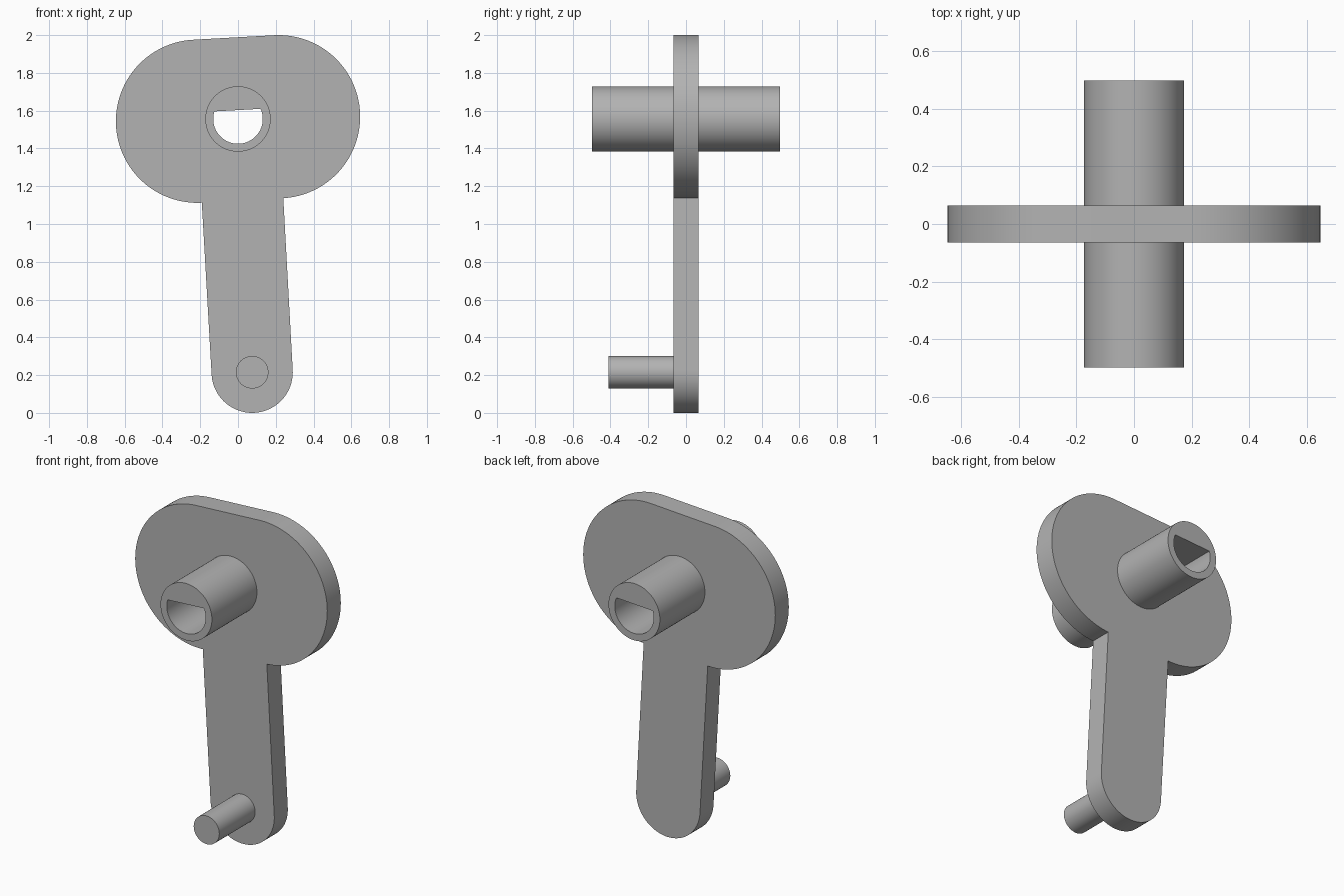
import bpy
import math

if "Cube" in bpy.data.objects:
    bpy.data.objects.remove(bpy.data.objects["Cube"])

TILT = math.radians(3.2)      # lean of the whole crank in the XZ plane
HUB = (0.0, 1.556)            # hub axis (x, z)
ARM = 1.343                   # hub axis to pin axis
PLATE_HALF = 0.065            # half thickness of the plate
HUB_HALF = 0.498              # half length of the hub

grey = bpy.data.materials.new("plain grey")
grey.diffuse_color = (0.45, 0.45, 0.45, 1.0)
grey.use_nodes = True
grey.node_tree.nodes["Principled BSDF"].inputs["Base Color"].default_value = grey.diffuse_color


def arc(cx, cy, r, a0, a1, n):
    """Points on an arc, angles in degrees, both ends included."""
    return [(cx + r * math.cos(math.radians(a0 + (a1 - a0) * i / n)),
             cy + r * math.sin(math.radians(a0 + (a1 - a0) * i / n)))
            for i in range(n + 1)]


def circle(r, cy=0.0, n=96):
    return arc(0, cy, r, 0, 360, n)[:-1]


def plate_part(name, loops, y0, y1):
    """Extrude filled loops (hub-centred coordinates) from y0 to y1."""
    curve = bpy.data.curves.new(name, 'CURVE')
    curve.dimensions = '2D'
    curve.fill_mode = 'BOTH'
    curve.extrude = (y1 - y0) / 2
    for loop in loops:
        spline = curve.splines.new('POLY')
        spline.points.add(len(loop) - 1)
        for point, (x, y) in zip(spline.points, loop):
            point.co = (x, y, 0, 1)
        spline.use_cyclic_u = True
    obj = bpy.data.objects.new(name, curve)
    bpy.context.collection.objects.link(obj)
    obj.rotation_euler = (math.pi / 2, -TILT, 0)
    obj.location = (HUB[0], (y0 + y1) / 2, HUB[1])
    bpy.ops.object.select_all(action='DESELECT')
    obj.select_set(True)
    bpy.context.view_layer.objects.active = obj
    bpy.ops.object.convert(target='MESH')
    obj = bpy.context.object
    # Weld the caps to the walls
    bpy.ops.object.mode_set(mode='EDIT')
    bpy.ops.mesh.select_all(action='SELECT')
    bpy.ops.mesh.remove_doubles(threshold=0.0001)
    bpy.ops.mesh.normals_make_consistent(inside=False)
    bpy.ops.object.mode_set(mode='OBJECT')
    obj.data.materials.clear()
    obj.data.materials.append(grey)
    bpy.ops.object.shade_smooth_by_angle(angle=math.radians(30))
    return obj


# Plate outline: wide rounded head with a round-ended arm below
HEAD_R, HEAD_X, ARM_R = 0.432, 0.215, 0.215
outline = (arc(HEAD_X, 0, HEAD_R, -90, 90, 64)
           + arc(-HEAD_X, 0, HEAD_R, 90, 270, 64)
           + arc(0, -ARM, ARM_R, 180, 360, 48))
# Nudge the arm junctions so no points coincide
outline[0] = (HEAD_X + 0.001, -HEAD_R)
outline[129] = (-HEAD_X - 0.001, -HEAD_R)

# D-shaped bore with its flat at the top
BORE_R, FLAT = 0.131, 0.047
a = math.degrees(math.asin(FLAT / BORE_R))
bore = arc(0, 0, BORE_R, 180 - a, 360 + a, 64)

plate_part("crank_plate", [outline, bore], -PLATE_HALF, PLATE_HALF)
for side, y0, y1 in (("front", -HUB_HALF, -PLATE_HALF),
                     ("back", PLATE_HALF, HUB_HALF)):
    plate_part(side + "_hub_sleeve", [circle(0.173), bore], y0, y1)
plate_part("handle_pin", [circle(0.086, -ARM)], -0.41, -PLATE_HALF)
